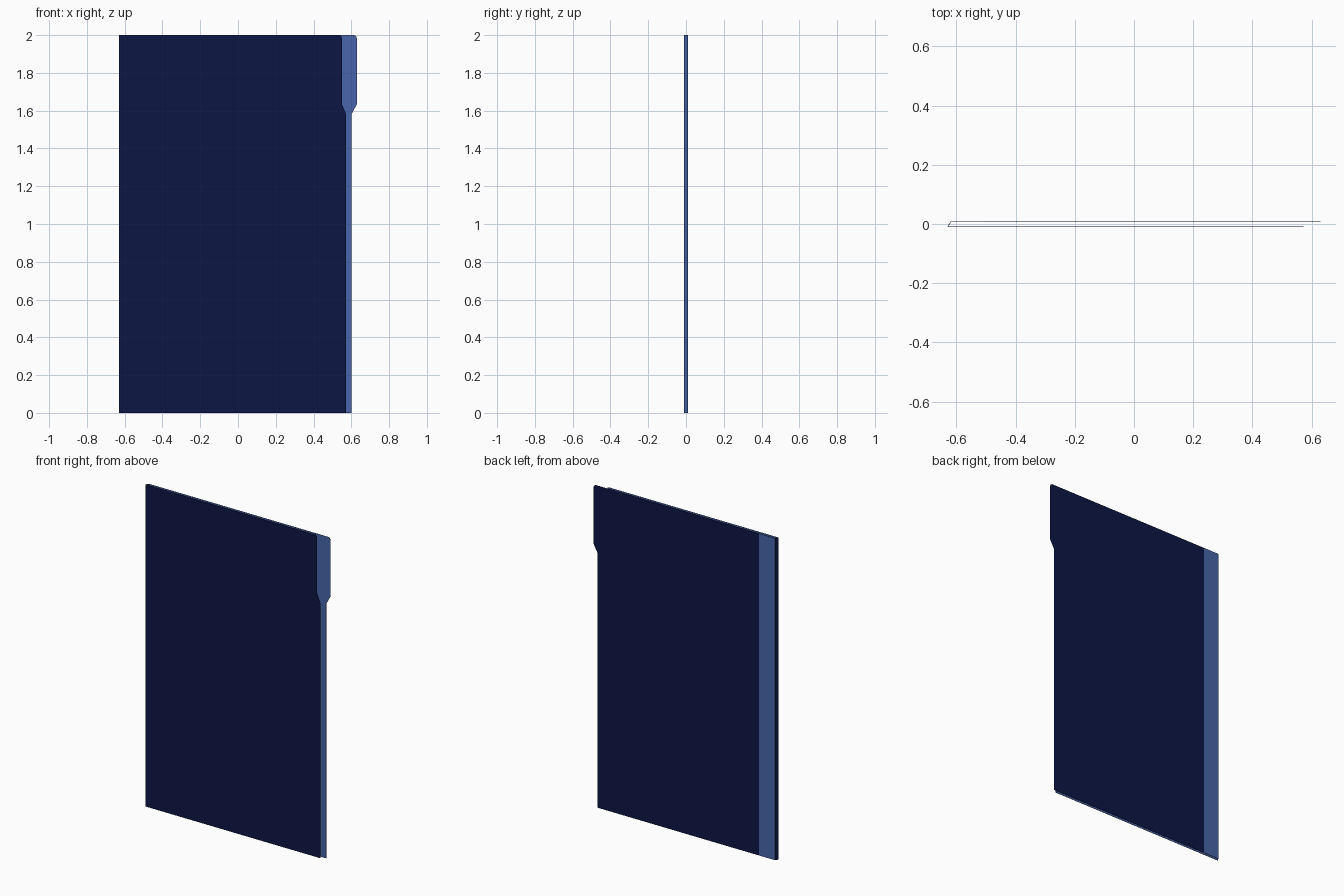
import bpy, bmesh
from mathutils import Vector

if "Cube" in bpy.data.objects:
    bpy.data.objects.remove(bpy.data.objects["Cube"])

T = 0.0015   # card thickness
Y = 0.0095   # half depth of the closed folder


def material(name, color):
    m = bpy.data.materials.new(name)
    m.diffuse_color = color
    m.use_nodes = True
    m.node_tree.nodes["Principled BSDF"].inputs["Base Color"].default_value = m.diffuse_color
    return m


navy = material("navy_card", (0.004, 0.008, 0.06, 1))
blue = material("blue_lining", (0.065, 0.13, 0.40, 1))


def panel(name, points, thick, outer, inner):
    """Flat card: outline of 3D points, thickened along the inward vector."""
    bm = bmesh.new()
    face = bm.faces.new([bm.verts.new(p) for p in points])
    ext = bmesh.ops.extrude_face_region(bm, geom=[face], use_keep_orig=True)
    moved = [g for g in ext["geom"] if isinstance(g, bmesh.types.BMVert)]
    bmesh.ops.translate(bm, verts=moved, vec=thick)
    bmesh.ops.recalc_face_normals(bm, faces=bm.faces)
    inward = Vector(thick).normalized()
    for f in bm.faces:
        f.material_index = 1 if f.normal.dot(inward) > 0.5 else 0
    me = bpy.data.meshes.new(name)
    bm.to_mesh(me)
    bm.free()
    me.materials.append(outer)
    me.materials.append(inner)
    ob = bpy.data.objects.new(name, me)
    bpy.context.collection.objects.link(ob)
    return ob


def at_y(outline, y):
    return [(x, y, z) for x, z in outline]


# Front cover, cut back at the upper right to reveal the tab
front = [(-0.63, 0), (0.573, 0), (0.573, 1.58), (0.55, 1.635),
         (0.55, 1.985), (0.545, 1.996), (0.535, 2), (-0.63, 2)]
panel("front_cover", at_y(front, -Y), (0, T, 0), navy, blue)

# Back cover with the projecting index tab
back = [(-0.51, 0), (0.60, 0), (0.60, 1.58), (0.63, 1.635),
        (0.63, 1.98), (0.626, 1.994), (0.615, 2), (-0.51, 2)]
panel("back_cover", at_y(back, Y), (0, -T, 0), navy, blue)

# Light binding strip along the back of the fold
strip = [(-0.618, 0), (-0.51, 0), (-0.51, 2), (-0.618, 2)]
panel("binding_strip", at_y(strip, Y), (0, -T, 0), blue, blue)

# Slanted spine joining the two covers
spine = [(-0.63, -Y, 0), (-0.618, Y, 0), (-0.618, Y, 2), (-0.63, -Y, 2)]
panel("spine", spine, (T, -T * 0.6, 0), navy, blue)
